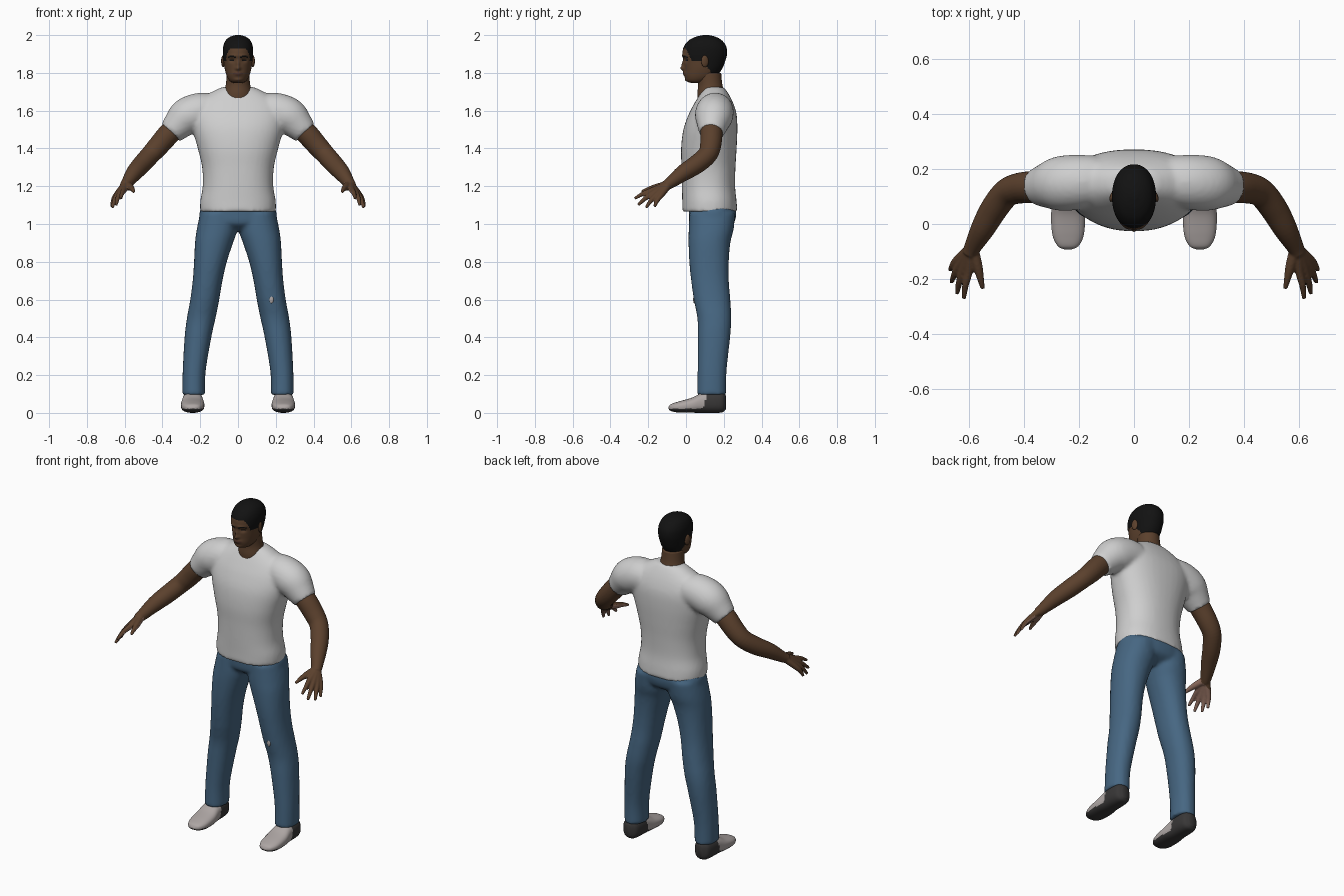
import bpy
import bmesh
import math
from mathutils import Vector, Matrix

cube = bpy.data.objects.get("Cube")
if cube:
    bpy.data.objects.remove(cube, do_unlink=True)


def material(name, r, g, b):
    m = bpy.data.materials.new(name)
    m.use_nodes = True
    m.diffuse_color = (r, g, b, 1)
    m.node_tree.nodes["Principled BSDF"].inputs["Base Color"].default_value = (r, g, b, 1)
    return m


SKIN = material("brown skin", .105, .052, .026)
PALM = material("palm skin", .27, .15, .11)
HAIR = material("black hair", .006, .006, .006)
LIPS = material("lips", .085, .036, .024)
SHIRT = material("white cotton", .62, .62, .62)
DENIM = material("blue denim", .062, .135, .225)
SHOE = material("pale shoe", .42, .38, .37)
SOLE = material("dark sole", .04, .038, .038)


def spline(keys, steps):
    """Smooth curve through tuples of any length."""
    k = [Vector(p) for p in keys]
    out = []
    for i in range(len(k) - 1):
        a, b, c, d = k[max(i - 1, 0)], k[i], k[i + 1], k[min(i + 2, len(k) - 1)]
        for j in range(steps):
            t = j / steps
            out.append(b + (c - a) * t / 2 + (a * 2 - b * 5 + c * 4 - d) * t * t / 2
                       + (b * 3 - a - c * 3 + d) * t ** 3 / 2)
    return out + [k[-1]]


def loft(bm, keys, axis=None, steps=5, seg=24, power=1.0, s=1):
    """Skin rings (x, y, z, half width, half depth); axis None follows the path."""
    pts = spline([(p[0], p[1], p[2], p[3], p[-1]) for p in keys], steps)
    rings = []
    for i, p in enumerate(pts):
        c = Vector(p[:3])
        u, v = Vector((1, 0, 0)), Vector((0, 1, 0))
        if axis == "y":
            v = Vector((0, 0, 1))
        elif axis is None:
            t = Vector(pts[min(i + 1, len(pts) - 1)][:3]) - Vector(pts[max(i - 1, 0)][:3])
            u = t.cross(Vector((0, 0, 1))).normalized()
            v = t.cross(u).normalized()
        ring = []
        for j in range(seg):
            a = math.tau * j / seg
            ca, sa = math.cos(a), math.sin(a)
            q = (c + u * math.copysign(abs(ca) ** power, ca) * max(p[3], .001)
                 + v * math.copysign(abs(sa) ** power, sa) * max(p[4], .001))
            ring.append(bm.verts.new((q.x * s, q.y, q.z)))
        rings.append(ring)
    for r, q in zip(rings, rings[1:]):
        for j in range(seg):
            n = (j + 1) % seg
            bm.faces.new((r[j], r[n], q[n], q[j]))
    bm.faces.new(rings[0][::-1])
    bm.faces.new(rings[-1])


def blob(bm, center, size, rot=0):
    mat = Matrix.Translation(center) @ Matrix.Rotation(rot, 4, "Z") @ Matrix.Diagonal((*size, 1))
    bmesh.ops.create_icosphere(bm, subdivisions=3, radius=1, matrix=mat)


def finish(name, bm, mats, rule=None, voxel=0, smooth=4):
    """Turn a bmesh into an object, fusing its volumes when voxel is set."""
    bmesh.ops.recalc_face_normals(bm, faces=bm.faces)
    me = bpy.data.meshes.new(name)
    bm.to_mesh(me)
    bm.free()
    ob = bpy.data.objects.new(name, me)
    bpy.context.collection.objects.link(ob)
    if voxel:
        mod = ob.modifiers.new("fuse", "REMESH")
        mod.mode, mod.voxel_size = "VOXEL", voxel
        mod = ob.modifiers.new("soften", "SMOOTH")
        mod.factor, mod.iterations = .5, smooth
        dg = bpy.context.evaluated_depsgraph_get()
        fused = bpy.data.meshes.new_from_object(ob.evaluated_get(dg))
        ob.modifiers.clear()
        ob.data = me = fused
    me.materials.clear()
    for m in mats:
        me.materials.append(m)
    for f in me.polygons:
        f.use_smooth = True
        f.material_index = rule(f.center, f.normal) if rule else 0
    return ob


def upright(rows):
    """Rows (z, front y, back y, half width) to rings centred on x = 0."""
    return [(0, (f + b) / 2, z, w, (b - f) / 2) for z, f, b, w in rows]


# Shirt: torso and both sleeves fused
bm = bmesh.new()
loft(bm, upright([(1.065, -.02, .272, .2), (1.12, -.02, .268, .2), (1.2, -.022, .26, .187),
                  (1.3, -.024, .262, .19), (1.4, -.026, .268, .213), (1.5, -.014, .272, .24),
                  (1.58, .014, .268, .25), (1.64, .045, .25, .225), (1.69, .075, .225, .155),
                  (1.725, .1, .2, .085)]), "z", seg=40, power=.88)
for s in (1, -1):
    loft(bm, [(.13, .16, 1.6, .09), (.2, .153, 1.595, .1), (.27, .147, 1.568, .1),
              (.32, .14, 1.522, .082), (.357, .135, 1.482, .066)], s=s)
finish("shirt", bm, [SHIRT], voxel=.011, smooth=5)

# Jeans: hips and both legs fused
bm = bmesh.new()
loft(bm, upright([(.965, .07, .19, .1), (1.0, .022, .25, .19), (1.05, .015, .266, .205),
                  (1.09, .015, .262, .195)]), "z", seg=40, power=.88)
for s in (1, -1):
    loft(bm, [(.235, .135, .095, .06, .077), (.232, .138, .22, .061, .077),
              (.212, .148, .4, .071, .086), (.195, .15, .5, .076, .09),
              (.176, .138, .6, .077, .097), (.161, .127, .7, .079, .1),
              (.146, .122, .8, .087, .105), (.127, .124, .9, .101, .111),
              (.111, .133, .97, .108, .119), (.1, .14, 1.06, .1, .122)],
         "z", power=.92, s=s)
finish("jeans", bm, [DENIM], voxel=.011)

# Worn spots: a pale one on the left knee and a bare one on the right sleeve
bm = bmesh.new()
blob(bm, (.177, .043, .6), (.011, .005, .02))
finish("knee_patch", bm, [SHOE])
bm = bmesh.new()
blob(bm, (-.325, .208, 1.545), (.018, .009, .014), .5)
finish("sleeve_patch", bm, [SKIN])

# Shoes and arms
palm_normal = Vector((-.68, .24, -.7))
fingers = [((.602, -.17, 1.182), (.62, -.272, 1.135)), ((.622, -.166, 1.168), (.645, -.254, 1.1)),
           ((.637, -.152, 1.157), (.665, -.212, 1.086)), ((.645, -.132, 1.152), (.67, -.167, 1.092))]
for side, s in (("left", 1), ("right", -1)):
    bm = bmesh.new()
    loft(bm, [(.24, y, (lo + hi) / 2, w, (hi - lo) / 2) for y, lo, hi, w in
              [(-.093, .022, .03, .012), (-.08, .01, .046, .038), (-.04, .002, .06, .057),
               (.03, .001, .08, .062), (.09, 0, .108, .056), (.16, 0, .115, .053),
               (.195, .004, .11, .044), (.212, .02, .09, .02)]],
         "y", steps=8, seg=40, power=.8, s=s)
    finish(side + "_shoe", bm, [SHOE, SOLE],
           lambda c, n: int(c.z < .022 or c.y > .085 + .25 * c.z))

    bm = bmesh.new()
    loft(bm, [(.28, .14, 1.555, .058), (.36, .135, 1.483, .059), (.42, .13, 1.415, .056),
              (.465, .112, 1.365, .052), (.51, .055, 1.315, .05), (.55, -.015, 1.27, .044),
              (.588, -.085, 1.217, .031), (.6, -.11, 1.203, .027)], s=s)
    for knuckle, tip in fingers:
        k, t = Vector(knuckle), Vector(tip)
        wrist = Vector((.594, -.09, 1.212)).lerp(k, .1)
        bend = k.lerp(t, .5) + Vector((.003, -.002, .004))
        loft(bm, [(*wrist, .021), (*k, .016), (*bend, .0125), (*t, .008)], seg=12, s=s)
    loft(bm, [(.587, -.095, 1.208, .022), (.571, -.15, 1.196, .019),
              (.56, -.195, 1.185, .0135), (.551, -.236, 1.17, .008)], seg=12, s=s)
    inward = Vector((palm_normal.x * s, palm_normal.y, palm_normal.z))
    finish(side + "_arm", bm, [SKIN, PALM],
           lambda c, n: int(c.y < -.1 and n.dot(inward) > .35), voxel=.005, smooth=3)

# Neck, leaning forward into the jaw
bm = bmesh.new()
loft(bm, [(0, .138, 1.64, .085, .075), (0, .132, 1.69, .076, .072), (0, .128, 1.74, .064, .064),
          (0, .12, 1.8, .06, .066)], "z", seg=32)
finish("neck", bm, [SKIN])


def bump(v, x, z, rx, rz):
    return math.exp(-((abs(v.x) - x) / rx) ** 2 - ((v.z - z) / rz) ** 2)


# Head with sculpted nose, brow, eye sockets, lips and chin
bm = bmesh.new()
loft(bm, upright([(1.746, .03, .08, .022), (1.756, .006, .115, .042), (1.78, -.006, .16, .058),
                  (1.82, -.008, .19, .07), (1.86, -.012, .207, .076), (1.9, -.019, .217, .08),
                  (1.94, -.011, .213, .078), (1.972, .015, .19, .065), (1.991, .052, .157, .042),
                  (2.0, .09, .12, .014)]), "z", steps=10, seg=96, power=.94)
for v in bm.verts:
    if v.co.y < .06:
        v.co.y += (.011 * bump(v.co, .032, 1.868, .015, .012)
                   - .019 * bump(v.co, 0, 1.823, .013, .012)
                   - .012 * bump(v.co, 0, 1.845, .008, .018)
                   - .005 * bump(v.co, .028, 1.89, .025, .008)
                   - .009 * bump(v.co, 0, 1.796, .024, .012)
                   - .006 * bump(v.co, 0, 1.762, .022, .01))


def head_colour(c, n):
    x = abs(c.x)
    if c.y < 0.03:
        line = 1.928 - 2 * max(0, c.y)
    elif c.y < .085:
        line = 1.865
    else:
        line = 1.865 - min(1, (c.y - .085) / .06) * .075
    brow = .014 < x < .052 and abs(c.z - 1.888 + abs(x - .034) * .15) < .004
    eye = abs(c.z - 1.868) < .003 and .022 < x < .043
    if c.z > line or (c.y < .05 and (brow or eye)):
        return 1
    return 2 if c.y < .02 and x < .026 and abs(c.z - 1.796) < .01 - x * .2 else 0


finish("head", bm, [SKIN, HAIR, LIPS], head_colour)

# Ears
for side, s in (("left", 1), ("right", -1)):
    bm = bmesh.new()
    blob(bm, (s * .079, .1, 1.862), (.009, .02, .032), s * .3)
    finish(side + "_ear", bm, [SKIN])
